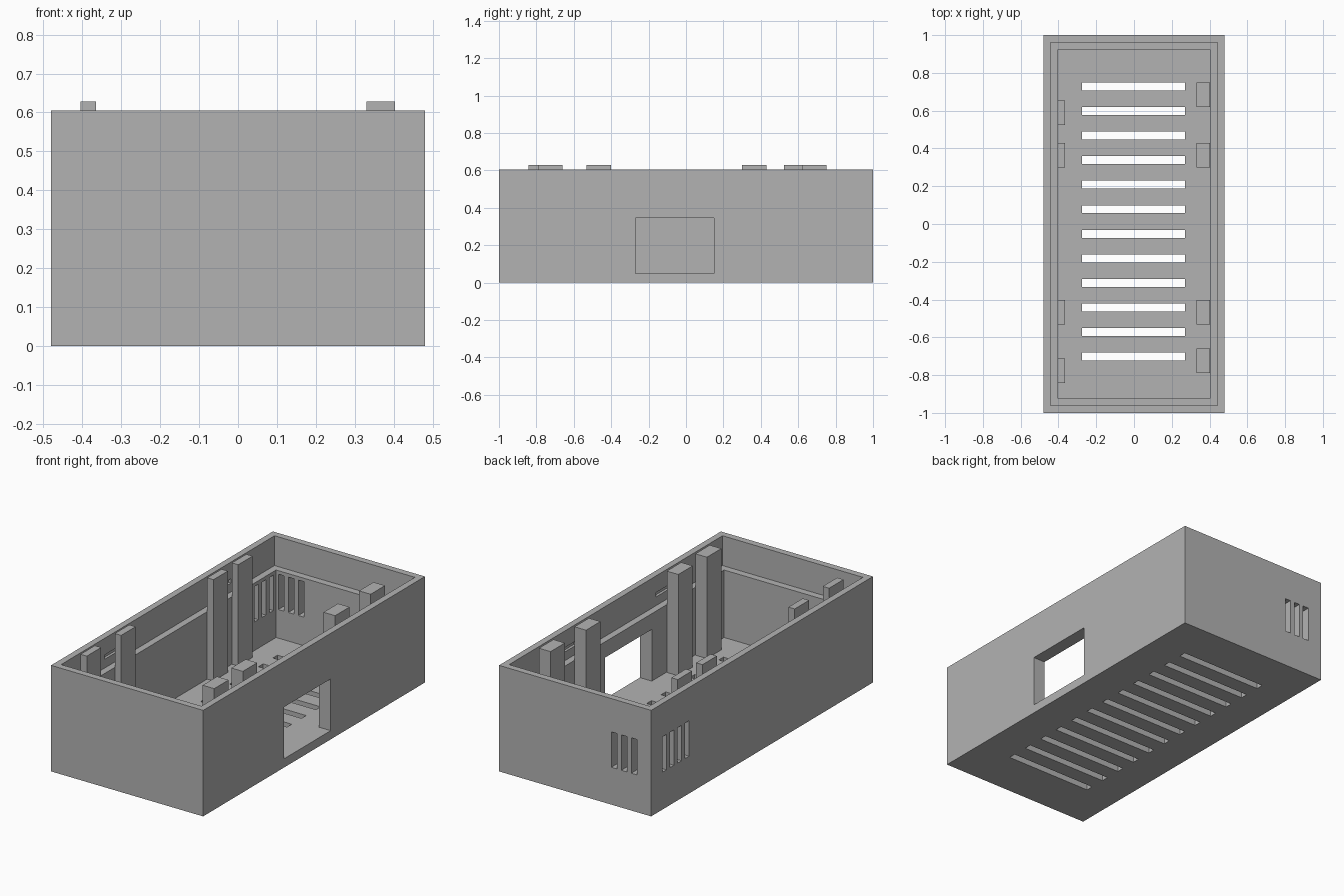
import bpy
import bmesh
from mathutils import Matrix, Vector

old = bpy.data.objects.get("Cube")
if old:
    bpy.data.objects.remove(old, do_unlink=True)

grey = bpy.data.materials.new("plain_grey")
grey.use_nodes = True
grey.diffuse_color = (0.45, 0.45, 0.45, 1)
grey.node_tree.nodes["Principled BSDF"].inputs["Base Color"].default_value = (0.45, 0.45, 0.45, 1)


def boxes(name, ranges):
    """One object holding a box for each (x0, x1, y0, y1, z0, z1)."""
    bm = bmesh.new()
    for x0, x1, y0, y1, z0, z1 in ranges:
        centre = Vector((x0 + x1, y0 + y1, z0 + z1)) / 2
        size = Matrix.Diagonal((x1 - x0, y1 - y0, z1 - z0, 1))
        bmesh.ops.create_cube(bm, size=1, matrix=Matrix.Translation(centre) @ size)
    mesh = bpy.data.meshes.new(name)
    bm.to_mesh(mesh)
    bm.free()
    mesh.materials.append(grey)
    obj = bpy.data.objects.new(name, mesh)
    bpy.context.scene.collection.objects.link(obj)
    return obj


def cut(target, name, ranges):
    """Subtract boxes from the target and remove the cutter."""
    cutter = boxes(name, ranges)
    cutter.hide_render = True
    mod = target.modifiers.new(name, 'BOOLEAN')
    mod.operation = 'DIFFERENCE'
    mod.solver = 'EXACT'
    mod.object = cutter
    bpy.context.view_layer.update()
    result = bpy.data.meshes.new_from_object(
        target.evaluated_get(bpy.context.evaluated_depsgraph_get()))
    target.modifiers.clear()
    target.data = result
    bpy.data.objects.remove(cutter, do_unlink=True)


W, L, H = 0.48, 1.0, 0.605
FLOOR, LEDGE = 0.05, 0.435
IN_X, IN_Y = 0.405, 0.922
LIP_X, LIP_Y = 0.443, 0.962

# Open case with a stepped rim
case = boxes("case", [(-W, W, -L, L, 0, H)])
cut(case, "cavity", [(-IN_X, IN_X, -IN_Y, IN_Y, FLOOR, 0.7)])
cut(case, "lid_recess", [(-LIP_X, LIP_X, -LIP_Y, LIP_Y, LEDGE, 0.7)])

# Side window, level with the floor
cut(case, "window", [(0.35, 0.55, -0.27, 0.15, FLOOR, 0.345)])

# Row of floor vents
vents = [0.728 - 0.13 * i for i in range(12)]
cut(case, "floor_vents", [(-0.275, 0.27, y - 0.021, y + 0.021, -0.1, 0.1) for y in vents])

# Upright vents around the back corner
cut(case, "back_vents", [(x - 0.018, x + 0.018, 0.85, 1.1, 0.213, 0.415)
                         for x in (-0.247, -0.31, -0.373)])
cut(case, "side_vents", [(-0.55, -0.35, y - 0.018, y + 0.018, 0.213, 0.415)
                         for y in (0.88, 0.812, 0.744, 0.676)])

# Shallow clip grooves inside the rim
cut(case, "clip_grooves", [(s * 0.44 - 0.018, s * 0.44 + 0.018, y - 0.105, y + 0.105, 0.485, 0.51)
                           for s in (-1, 1) for y in (-0.465, 0.465)])

# Support posts along both long walls
for side, x0, x1, rows in (("left", 0.33, IN_X - 0.002, (0.685, 0.365, -0.467, -0.725)),
                           ("right", -IN_X, -0.365, (0.588, 0.365, -0.467, -0.777))):
    for i, y in enumerate(rows):
        boxes(f"{side}_post_{i + 1}", [(x0, x1, y - 0.065, y + 0.065, FLOOR, 0.628)])
